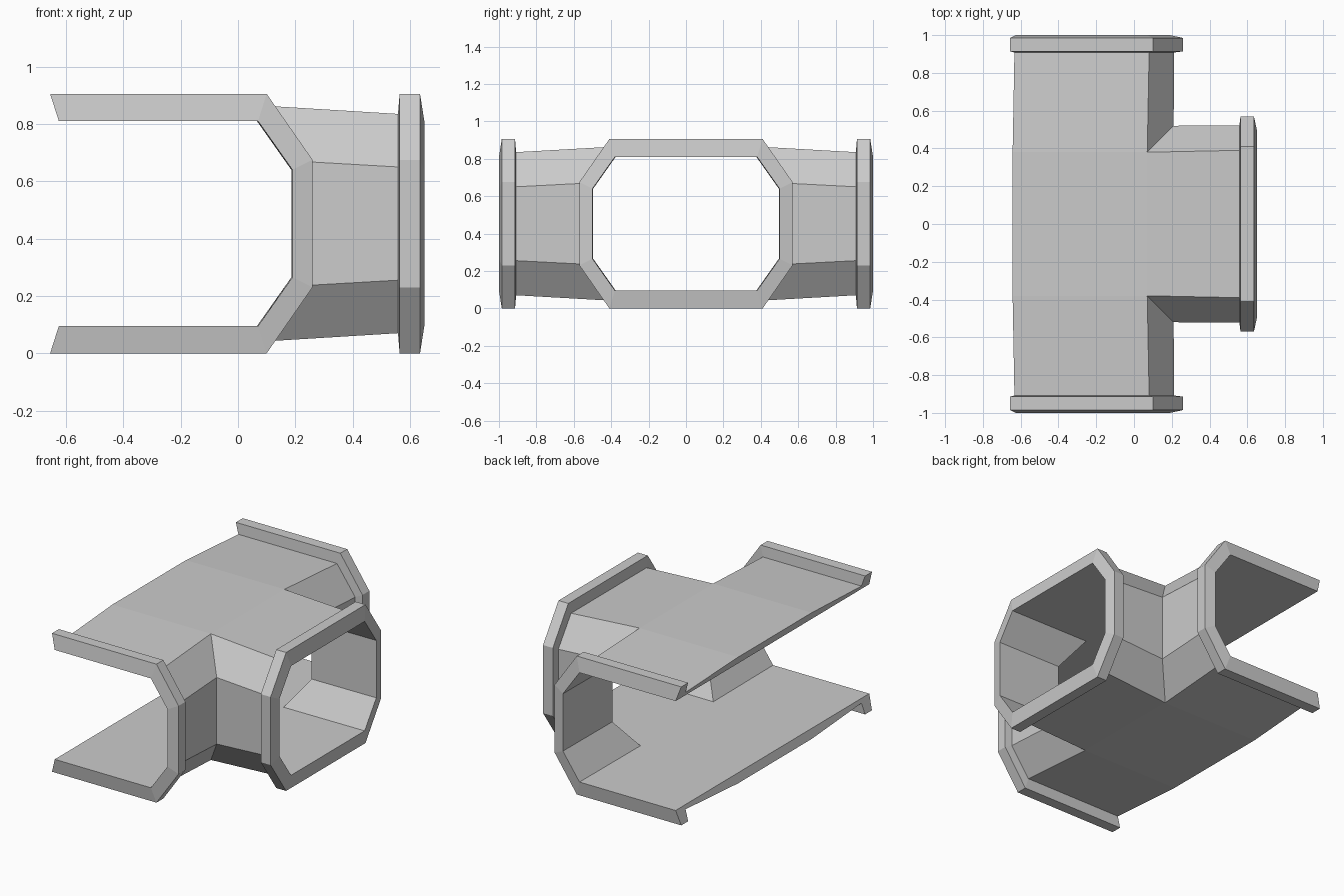
import bpy, bmesh

if "Cube" in bpy.data.objects:
    bpy.data.objects.remove(bpy.data.objects["Cube"])

MID = 0.4525           # height of the horizontal symmetry plane
SIDE, REACH = 0.31, -0.35   # side-arm offsets relative to the main arms

# Arm stations: distance, lateral at roof, lateral at wall, roof z, shoulder z
OUTER = (None, 0.07, 0.21, 0.865, 0.67)      # mitred outer corner
STATIONS = [
    OUTER,
    (0.908, 0.08, 0.212, 0.835, 0.65),       # shell meets collar
    (0.914, 0.10, 0.26, 0.905, 0.675),       # collar back
    (0.985, 0.10, 0.26, 0.905, 0.675),       # collar front
    (1.0, 0.07, 0.19, 0.81, 0.64),           # mouth
    (None, 0.066, 0.186, 0.81, 0.64),        # mitred inner corner
]


def cut_x(z):
    """Slanted plane of the open left side."""
    return -0.625 - (z - 0.81) * 0.32


def section(st, branch):
    """Roof edge, shoulder top, shoulder bottom and mid-wall points."""
    d, a, b, top, high = st
    pts = []
    for lat, z in ((a, top), (b, high), (b, MID)):
        if d is None:
            pts.append((lat, lat + SIDE, z))
        elif branch:
            pts.append((d + REACH, lat + SIDE, z))
        else:
            pts.append((lat, d, z))
    x, y, z = pts[0]
    return [(x, 0, z) if branch else (cut_x(z), y, z)] + pts


bm = bmesh.new()


def face(pts):
    """Add a face in all four mirrored quarters."""
    for sy in (1, -1):
        for sz in (1, -1):
            bm.faces.new([bm.verts.new((x, sy * y, MID + sz * (z - MID)))
                          for x, y, z in pts])


# Main and side arms: shell, collar and inner lining
for branch in (False, True):
    rows = [section(s, branch) for s in STATIONS]
    for r, q in zip(rows, rows[1:]):
        for k in range(3):
            face([r[k], r[k + 1], q[k + 1], q[k]])

# Central roof and ceiling panels
main = [section(s, False) for s in STATIONS]
for r in (main[0], main[-1]):
    edge, corner = r[0], r[1]
    face([edge, corner, (corner[0], 0, corner[2]), (edge[0], 0, edge[2])])

# Cut edge closing the thickness on the open side
rim = [r[0] for r in main]
half = [(rim[0][0], 0, rim[0][2])] + rim + [(rim[-1][0], 0, rim[-1][2])]
face([half[0], half[1], half[6], half[7]])
face([half[1], half[2], half[5], half[6]])
face(half[2:6])

bmesh.ops.remove_doubles(bm, verts=bm.verts[:], dist=0.0005)
bmesh.ops.recalc_face_normals(bm, faces=bm.faces[:])
bmesh.ops.dissolve_limit(bm, angle_limit=0.008, verts=bm.verts[:], edges=bm.edges[:])

mesh = bpy.data.meshes.new("corridor_junction")
bm.to_mesh(mesh)
bm.free()
obj = bpy.data.objects.new("corridor_junction", mesh)
bpy.context.collection.objects.link(obj)
